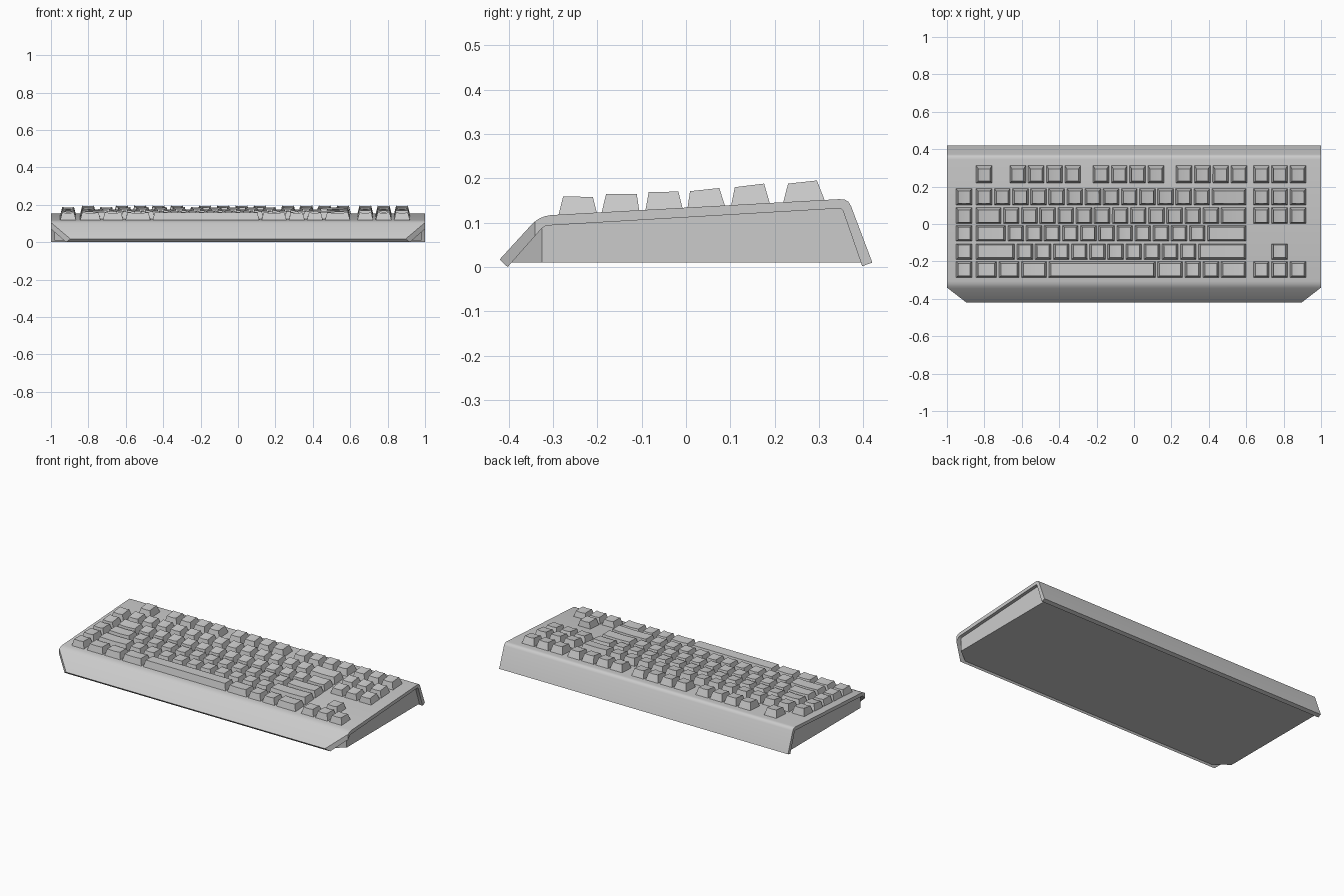
import bpy, bmesh, math
from mathutils import Vector

if "Cube" in bpy.data.objects:
    bpy.data.objects.remove(bpy.data.objects["Cube"])

grey = bpy.data.materials.new("light_grey")
grey.diffuse_color = (0.6, 0.6, 0.6, 1)
grey.use_nodes = True
grey.node_tree.nodes["Principled BSDF"].inputs["Base Color"].default_value = grey.diffuse_color


def finish(bm, name, angle=35):
    bmesh.ops.recalc_face_normals(bm, faces=bm.faces)
    me = bpy.data.meshes.new(name)
    bm.to_mesh(me)
    bm.free()
    me.materials.append(grey)
    ob = bpy.data.objects.new(name, me)
    bpy.context.collection.objects.link(ob)
    bpy.ops.object.select_all(action='DESELECT')
    ob.select_set(True)
    bpy.context.view_layer.objects.active = ob
    bpy.ops.object.shade_smooth_by_angle(angle=math.radians(angle))


def extruded(name, profile, half_width, corner_y):
    """Side profile (y, z) extruded along x, with both front corners cut off."""
    bm = bmesh.new()
    face = bm.faces.new([bm.verts.new((-half_width, y, z)) for y, z in profile])
    ext = bmesh.ops.extrude_face_region(bm, geom=[face])["geom"]
    bmesh.ops.translate(bm, vec=(2 * half_width, 0, 0),
                        verts=[v for v in ext if isinstance(v, bmesh.types.BMVert)])
    for side in (-1, 1):
        cut = bmesh.ops.bisect_plane(
            bm, geom=bm.verts[:] + bm.edges[:] + bm.faces[:],
            plane_co=(side * half_width, corner_y, 0),
            plane_no=Vector((side * 0.077, -0.1, 0)).normalized(), clear_outer=True)
        edges = [e for e in cut["geom_cut"] if isinstance(e, bmesh.types.BMEdge)]
        bmesh.ops.edgenet_fill(bm, edges=edges)
    finish(bm, name)


# Bent top plate with sloping front and back lips
extruded("top_shell", [
    (-0.42, 0.017), (-0.345, 0.099), (-0.333, 0.108), (-0.32, 0.114), (-0.305, 0.117),
    (0.345, 0.153), (0.358, 0.152), (0.366, 0.147), (0.372, 0.137), (0.42, 0.010),
    (0.397, 0.002), (0.354, 0.126), (0.350, 0.131), (0.343, 0.132),
    (-0.305, 0.094), (-0.318, 0.092), (-0.326, 0.086), (-0.402, 0.0)], 1.0, -0.34)

# Closed case underneath, set in from the plate edges
extruded("lower_case", [
    (-0.40, 0.01), (-0.33, 0.092), (-0.30, 0.103), (0.345, 0.14),
    (0.36, 0.132), (0.402, 0.01)], 0.98, -0.325)

# Key layout
U = 0.097
LEFT = -0.85


def deck(y):
    return 0.117 + 0.054 * (y + 0.305)


def add_key(bm, start, width, row, dish=0.003):
    y0, y1, t0, t1, z0, z1 = row
    x0 = LEFT + start * U + 0.005
    x1 = LEFT + (start + width) * U - 0.005
    n = 6 if dish else 1
    rings = []
    for i in range(n + 1):
        f = i / n
        xb = x0 + (x1 - x0) * f
        xt = x0 + 0.012 + (x1 - x0 - 0.024) * f
        sag = dish * (1 - (2 * f - 1) ** 2)
        rings.append([bm.verts.new(c) for c in (
            (xb, y0, deck(y0) - 0.004), (xt, t0, z0 - sag),
            (xt, t1, z1 - sag), (xb, y1, deck(y1) - 0.004))])
    for a, b in zip(rings, rings[1:]):
        for k in range(4):
            bm.faces.new((a[k], a[(k + 1) % 4], b[(k + 1) % 4], b[k]))
    bm.faces.new(rings[0])
    bm.faces.new(rings[-1])


# Per row: base y range, top y range, top heights at front and back
ROWS = {
    "function": (0.218, 0.314, 0.230, 0.295, 0.188, 0.195),
    "number": (0.101, 0.190, 0.110, 0.176, 0.180, 0.188),
    "upper": (0.003, 0.089, 0.009, 0.075, 0.171, 0.178),
    "home": (-0.092, -0.007, -0.084, -0.017, 0.169, 0.170),
    "lower": (-0.191, -0.105, -0.180, -0.111, 0.165, 0.165),
    "bottom": (-0.288, -0.200, -0.277, -0.210, 0.159, 0.158),
}
WIDTHS = {
    "number": [1] * 13 + [2],
    "upper": [1.5] + [1] * 12 + [1.5],
    "home": [1.75] + [1] * 11 + [2.25],
    "lower": [2.25] + [1] * 10 + [2.75],
    "bottom": [1.25, 1.25, 1.5, 6, 1.5, 1, 1, 1.5],
}
NAV = 15.28

# Main key rows
for name, widths in WIDTHS.items():
    bm = bmesh.new()
    pos = 0
    for w in widths:
        add_key(bm, pos, w, ROWS[name], 0 if w > 5 else 0.003)
        pos += w
    finish(bm, name + "_row_keys")

# Function row: a lone key and three groups of four
bm = bmesh.new()
for start in [0] + [g + i * 1.01 for g in (1.86, 6.44, 11.02) for i in range(4)]:
    add_key(bm, start, 1, ROWS["function"])
finish(bm, "function_row_keys")

# Extra column on the left
bm = bmesh.new()
for name in WIDTHS:
    add_key(bm, -1.1, 1, ROWS[name])
finish(bm, "left_column_keys")

# Navigation block and arrows
bm = bmesh.new()
for name in ("function", "number", "upper", "bottom"):
    for i in range(3):
        add_key(bm, NAV + i * 1.01, 1, ROWS[name])
add_key(bm, NAV + 1.01, 1, ROWS["lower"])
finish(bm, "navigation_keys")
